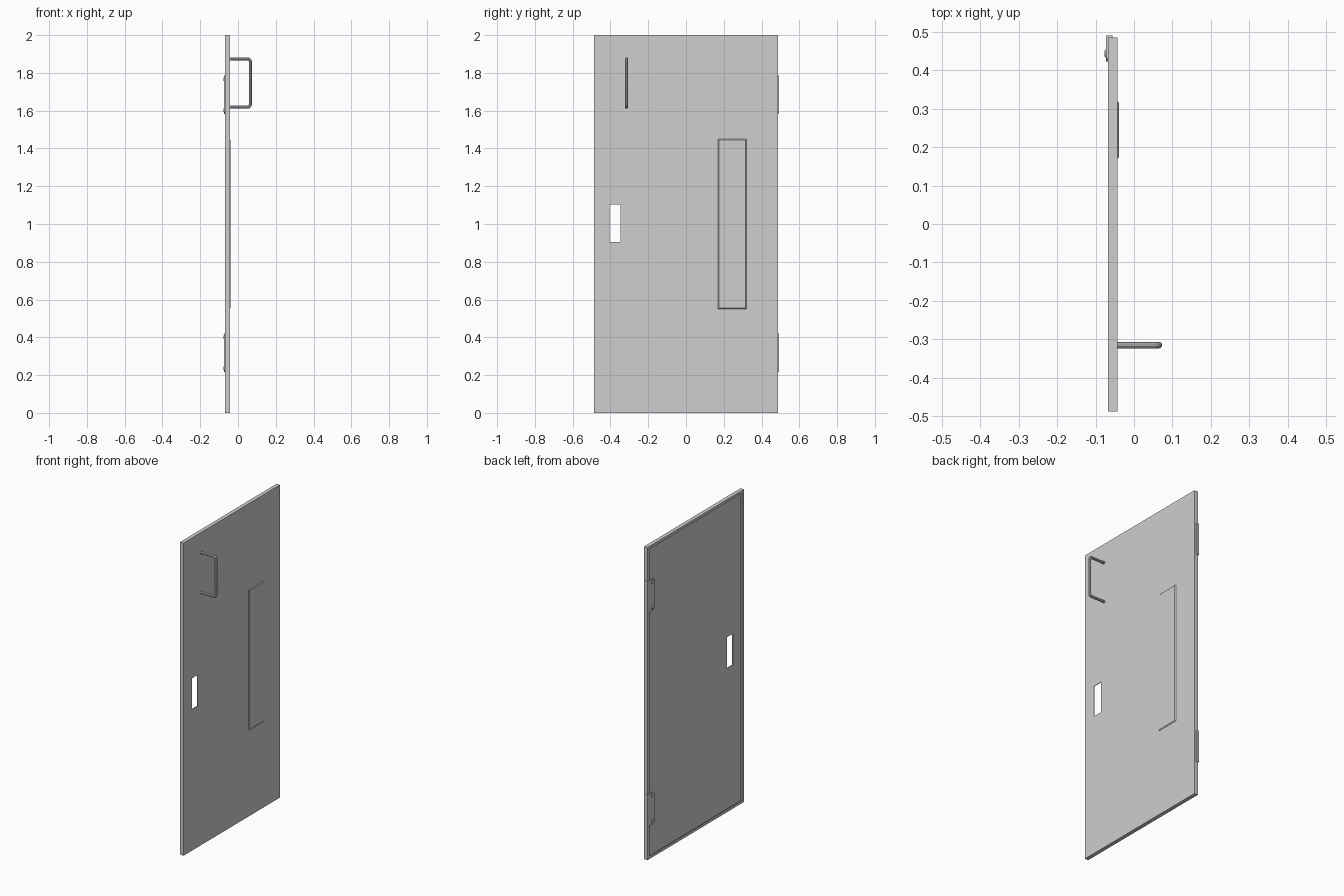
import bpy
import bmesh
from math import cos, sin, pi
from mathutils import Matrix, Vector

old = bpy.data.objects.get("Cube")
if old:
    bpy.data.objects.remove(old, do_unlink=True)

GREY = (0.62, 0.62, 0.62, 1)
steel = bpy.data.materials.new("grey_steel")
steel.use_nodes = True
steel.diffuse_color = GREY
steel.node_tree.nodes["Principled BSDF"].inputs["Base Color"].default_value = GREY

BACK, FRONT = -0.068, -0.043      # door skin planes in x
Y0, Y1 = -0.488, 0.486            # door sides


def finish(name, bm):
    bmesh.ops.recalc_face_normals(bm, faces=bm.faces)
    mesh = bpy.data.meshes.new(name)
    bm.to_mesh(mesh)
    bm.free()
    mesh.materials.append(steel)
    obj = bpy.data.objects.new(name, mesh)
    bpy.context.collection.objects.link(obj)
    return obj


def add_box(bm, low, high):
    low, high = Vector(low), Vector(high)
    m = Matrix.Translation((low + high) / 2) @ Matrix.Diagonal((high - low).to_4d())
    return bmesh.ops.create_cube(bm, size=1, matrix=m)["verts"]


def smooth(obj):
    bpy.ops.object.select_all(action='DESELECT')
    obj.select_set(True)
    bpy.context.view_layer.objects.active = obj
    bpy.ops.object.shade_smooth_by_angle()


# Door: folded sheet tray with a return lip round the open back
bm = bmesh.new()
add_box(bm, (BACK, Y0, 0), (FRONT, Y1, 2))
bm.normal_update()
back = [f for f in bm.faces if f.normal.x < -0.9]
bmesh.ops.inset_region(bm, faces=back, thickness=0.025)
bmesh.ops.delete(bm, geom=back, context='FACES')

# Latch slot through the front skin
slot_y, slot_z = (-0.406, -0.346), (0.904, 1.102)
cuts = [((0, y, 0), (0, 1, 0)) for y in slot_y] + [((0, 0, z), (0, 0, 1)) for z in slot_z]
for co, no in cuts:
    bm.normal_update()
    faces = [f for f in bm.faces if f.normal.x > 0.9]
    geom = set(faces)
    for f in faces:
        geom.update(f.edges)
        geom.update(f.verts)
    bmesh.ops.bisect_plane(bm, geom=list(geom), plane_co=co, plane_no=no)
bm.normal_update()
hole = []
for f in bm.faces:
    c = f.calc_center_median()
    if f.normal.x > 0.9 and slot_y[0] < c.y < slot_y[1] and slot_z[0] < c.z < slot_z[1]:
        hole.append(f)
bmesh.ops.delete(bm, geom=hole, context='FACES')
door = finish("door_panel", bm)
sheet = door.modifiers.new("sheet_thickness", 'SOLIDIFY')
sheet.thickness = 0.004
sheet.offset = -1
sheet.use_even_offset = True

# Raised strip on the front with sloping edges
bm = bmesh.new()
verts = add_box(bm, (FRONT - 0.001, 0.168, 0.55), (FRONT + 0.004, 0.321, 1.45))
for v in verts:
    if v.co.x > FRONT:
        v.co.y += 0.006 if v.co.y < 0.24 else -0.006
        v.co.z += 0.006 if v.co.z < 1 else -0.006
finish("raised_strip", bm)

# Pull handle: bent round bar
R, BEND = 0.0085, 0.014
out, low, high = 0.065, 1.6185, 1.8745
path = [(FRONT - 0.002, low)]
for cz, start in ((low + BEND, -pi / 2), (high - BEND, 0)):
    for i in range(6):
        a = start + i / 5 * pi / 2
        path.append((out - BEND + BEND * cos(a), cz + BEND * sin(a)))
path.append((FRONT - 0.002, high))
curve = bpy.data.curves.new("pull_handle", 'CURVE')
curve.dimensions = '3D'
curve.bevel_depth = R
curve.bevel_resolution = 3
curve.use_fill_caps = True
spline = curve.splines.new('POLY')
spline.points.add(len(path) - 1)
for p, (x, z) in zip(spline.points, path):
    p.co = (x, -0.3155, z, 1)
curve.materials.append(steel)
handle = bpy.data.objects.new("pull_handle", curve)
bpy.context.collection.objects.link(handle)
bpy.ops.object.select_all(action='DESELECT')
handle.select_set(True)
bpy.context.view_layer.objects.active = handle
bpy.ops.object.convert(target='MESH')
smooth(handle)

# Hinges: bent leaf with clipped corners, and two screws each
LEAF, HALF, CLIP = -0.073, 0.102, 0.01
for name, z in (("upper", 1.685), ("lower", 0.318)):
    bm = bmesh.new()
    outline = [(0.4915, -HALF), (0.4915, HALF), (0.423 + CLIP, HALF),
               (0.423, HALF - CLIP), (0.423, CLIP - HALF), (0.423 + CLIP, -HALF)]
    face = bm.faces.new([bm.verts.new((LEAF, y, z + h)) for y, h in outline])
    ext = bmesh.ops.extrude_face_region(bm, geom=[face])["geom"]
    bmesh.ops.translate(bm, vec=(BACK - LEAF, 0, 0),
                        verts=[g for g in ext if isinstance(g, bmesh.types.BMVert)])
    add_box(bm, (BACK, Y1, z - HALF), (-0.056, 0.4915, z + HALF))
    finish(name + "_hinge", bm)
    for side, dz in (("top", 0.082), ("bottom", -0.082)):
        bm = bmesh.new()
        m = Matrix.Translation((LEAF - 0.0015, 0.444, z + dz)) @ Matrix.Rotation(-pi / 2, 4, 'Y')
        bmesh.ops.create_cone(bm, cap_ends=True, segments=20, radius1=0.011,
                              radius2=0.008, depth=0.004, matrix=m)
        smooth(finish(f"{name}_hinge_{side}_screw", bm))
